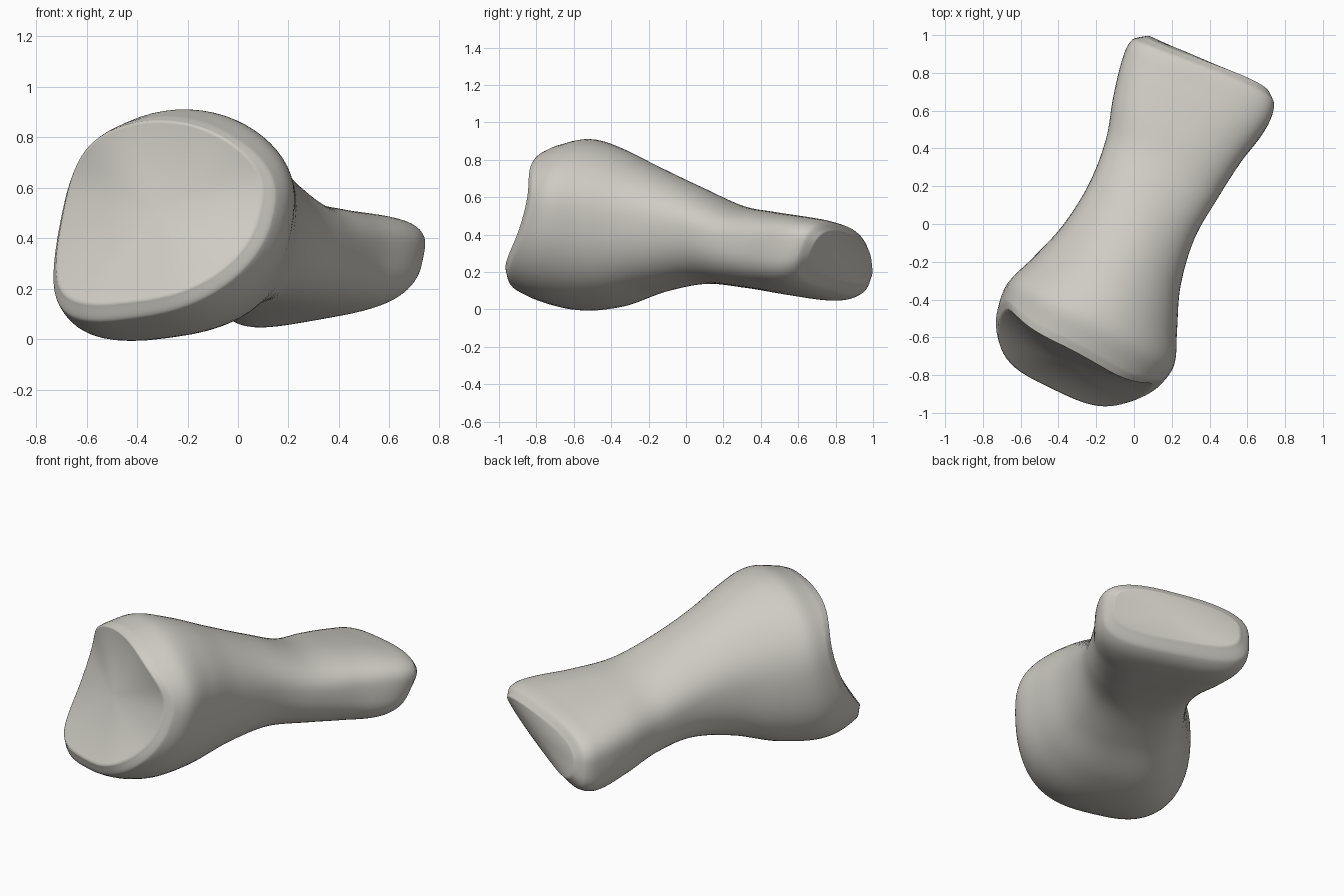
import bpy, bmesh, math
from mathutils import Vector

if "Cube" in bpy.data.objects:
    bpy.data.objects.remove(bpy.data.objects["Cube"], do_unlink=True)

# Single bone colour
bone = bpy.data.materials.new("bone_grey")
bone.use_nodes = True
colour = (0.62, 0.60, 0.55, 1)
bone.diffuse_color = colour
bone.node_tree.nodes["Principled BSDF"].inputs["Base Color"].default_value = colour

# Shaft direction and the direction across it
ALONG = Vector((0.463, 0.886, 0))
ACROSS = Vector((0.886, -0.463, 0))
SEGMENTS, STEPS = 64, 8

# Sections: along, shear, bow, twist, left, right, top, bottom, squareness,
# roll of the top, roll of the underside, skew
STATIONS = [
    (-.86, .32, .13, 0, -.40, .48, .865, .15, 2.5, -.04, .10, .06),
    (-.82, .31, .13, 0, -.43, .52, .885, .08, 2.4, -.04, .12, .06),
    (-.64, .20, .07, 0, -.445, .53, .91, .01, 2.4, -.03, .13, .07),
    (-.42, .10, .02, 0, -.39, .46, .865, .02, 2.3, .01, .11, .08),
    (-.18, .03, 0, 0, -.33, .37, .77, .095, 2.3, .05, .08, .06),
    (.08, 0, 0, 0, -.31, .32, .66, .14, 2.3, .08, .08, .04),
    (.33, 0, 0, 0, -.34, .33, .555, .12, 2.5, .08, .10, 0),
    (.55, .05, 0, .02, -.41, .35, .515, .09, 2.9, .08, .13, 0),
    (.76, .15, 0, .04, -.46, .385, .48, .075, 3.3, .10, .15, 0),
    (.87, .18, 0, .04, -.46, .37, .455, .10, 3.2, .10, .14, 0),
    (.92, .18, 0, .04, -.40, .32, .41, .16, 3.0, .10, .13, 0),
]


def section(station, k=1):
    """One rounded, rolled cross-section, shrunk to the fraction k."""
    (along, shear, bow, twist, left, right, top, bottom, square,
     roll_top, roll_low, skew) = station
    mid_u, mid_z = (left + right) / 2, (top + bottom) / 2
    half_u, half_z = k * (right - left) / 2, k * (top - bottom) / 2
    points = []
    for i in range(SEGMENTS):
        angle = math.tau * i / SEGMENTS
        c, s = math.cos(angle), math.sin(angle)
        power = square - .35 * s          # squarer underneath than on top
        a = math.copysign(abs(c) ** (2 / power), c)
        b = math.copysign(abs(s) ** (2 / power), s)
        roll = roll_low + (roll_top - roll_low) * (1 + b) / 2
        z = mid_z + half_z * b + roll * half_u * a
        u = mid_u + half_u * a + skew * half_z * b
        curve = k * k * (bow * a ** 4 + twist * a * b)
        p = ALONG * (along + shear * (z - mid_z) + curve) + ACROSS * u
        points.append(Vector((p.x, p.y, z)))
    return points


def blend(a, b, c, d, t):
    """Smooth curve between b and c, with tangents by station spacing."""
    h = c[0] - b[0]
    result = []
    for p, q, r, w in zip(a, b, c, d):
        m0 = (r - p) / (c[0] - a[0]) * h
        m1 = (w - q) / (d[0] - b[0]) * h
        result.append((2*t**3 - 3*t**2 + 1) * q + (t**3 - 2*t**2 + t) * m0
                      + (3*t**2 - 2*t**3) * r + (t**3 - t**2) * m1)
    return result


def cap(station, depth):
    """Concentric rings closing an end, pushed along the shaft by depth."""
    for k in (.97, .93, .86, .75, .6, .45, .3, .15, .04):
        yield section((station[0] + depth * (1 - k * k), *station[1:]), k)


# Shaft and flared ends
rings = []
last = len(STATIONS) - 1
for i in range(last):
    quad = [STATIONS[max(0, min(last, i + k))] for k in (-1, 0, 1, 2)]
    rings += [section(blend(*quad, n / STEPS)) for n in range(STEPS)]
rings.append(section(STATIONS[-1]))

# Hollow joint face at the front, gently domed end at the back
rings = list(cap(STATIONS[0], .06))[::-1] + rings + list(cap(STATIONS[-1], .02))

bm = bmesh.new()
loops = [[bm.verts.new(p) for p in ring] for ring in rings]
for a, b in zip(loops, loops[1:]):
    for i in range(SEGMENTS):
        j = (i + 1) % SEGMENTS
        bm.faces.new((a[i], a[j], b[j], b[i]))
bm.faces.new(loops[0])
bm.faces.new(loops[-1])
bmesh.ops.recalc_face_normals(bm, faces=bm.faces)
mesh = bpy.data.meshes.new("toe_bone")
bm.to_mesh(mesh)
bm.free()
mesh.materials.append(bone)
mesh.shade_smooth()
bpy.context.scene.collection.objects.link(bpy.data.objects.new("toe_bone", mesh))
